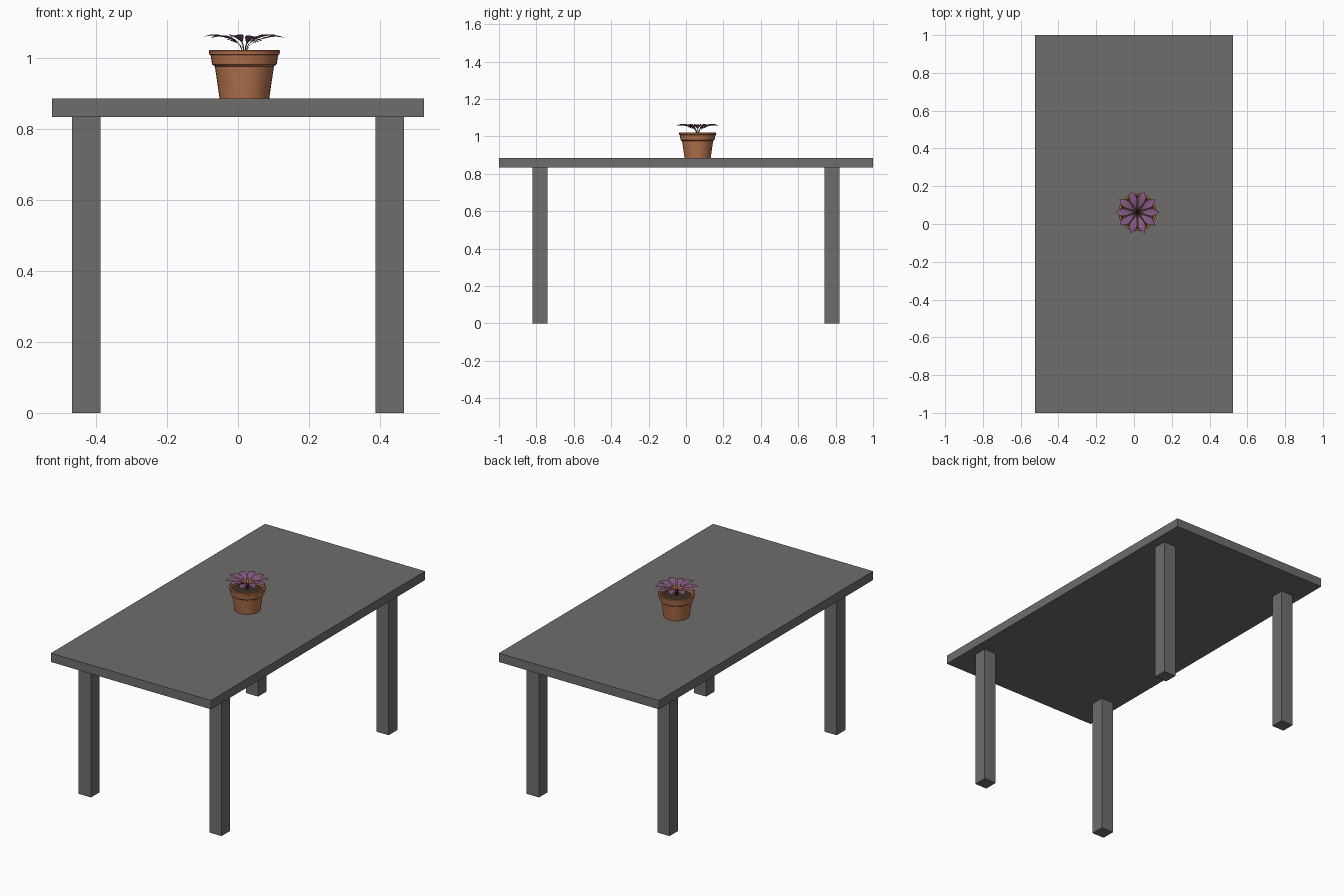
import bpy, bmesh, math
from mathutils import Vector, Matrix

if "Cube" in bpy.data.objects:
    bpy.data.objects.remove(bpy.data.objects["Cube"])

PX, PY, TOP = 0.018, 0.062, 0.885   # pot position and table height


def material(name, rgb):
    m = bpy.data.materials.new(name)
    m.diffuse_color = (*rgb, 1)
    m.use_nodes = True
    m.node_tree.nodes["Principled BSDF"].inputs["Base Color"].default_value = m.diffuse_color
    return m


GREY = material("table grey", (0.16, 0.155, 0.15))
CLAY = material("terracotta", (0.46, 0.17, 0.075))
SOIL = material("dark soil", (0.05, 0.03, 0.02))
LEAF = material("purple leaf", (0.24, 0.105, 0.23))
STEM = material("dark stem", (0.07, 0.03, 0.06))


def finish(name, bm, mat, smooth=None):
    me = bpy.data.meshes.new(name)
    bm.to_mesh(me)
    bm.free()
    ob = bpy.data.objects.new(name, me)
    bpy.context.collection.objects.link(ob)
    me.materials.append(mat)
    if smooth:
        bpy.ops.object.select_all(action='DESELECT')
        ob.select_set(True)
        bpy.context.view_layer.objects.active = ob
        bpy.ops.object.shade_smooth_by_angle(angle=math.radians(smooth))
    return ob


def box(name, centre, size):
    bm = bmesh.new()
    bmesh.ops.create_cube(bm, size=1, matrix=Matrix.Translation(centre) @ Matrix.Diagonal((*size, 1)))
    return finish(name, bm, GREY)


def lathe(name, profile, mat, n=32):
    bm = bmesh.new()
    rings = []
    for r, z in profile:
        if r == 0:
            rings.append([bm.verts.new((PX, PY, z))] * n)
        else:
            rings.append([bm.verts.new((PX + r * math.cos(2 * math.pi * i / n),
                                        PY + r * math.sin(2 * math.pi * i / n), z)) for i in range(n)])
    for a, b in zip(rings, rings[1:]):
        for i in range(n):
            j = (i + 1) % n
            bm.faces.new(list(dict.fromkeys((a[i], a[j], b[j], b[i]))))
    return finish(name, bm, mat, 35)


# Table
box("table_top", (0, 0, 0.859), (1.046, 2, 0.052))
for sx, nx in ((-1, "left"), (1, "right")):
    for sy, ny in ((-1, "front"), (1, "back")):
        box(f"{ny}_{nx}_leg", (sx * 0.427, sy * 0.78, 0.4165), (0.08, 0.08, 0.833))

# Pot with a stepped rim, and soil
lathe("pot", [(0, TOP), (0.070, TOP), (0.083, 0.975), (0.091, 0.981), (0.095, 1.007), (0.099, 1.009),
              (0.100, 1.018), (0.098, 1.021), (0.089, 1.021), (0.085, 0.995)], CLAY)
lathe("soil", [(0.086, 0.997), (0, 1.001)], SOIL)


# Leaves: cupped blades given as (radius, half width, height)
BLADE = [(0.024, 0.003, 1.043), (0.040, 0.010, 1.050), (0.058, 0.017, 1.055), (0.076, 0.020, 1.059),
         (0.092, 0.017, 1.060), (0.105, 0.008, 1.058), (0.117, 0.0005, 1.056)]
PATH = [(0.003, 0.995), (0.007, 1.020), (0.014, 1.036), (0.026, 1.044), (0.050, 1.051)]
leaves, stems = bmesh.new(), bmesh.new()
for k in range(10):
    a = 2 * math.pi * k / 10
    lift = 0.002 if k % 2 else -0.001
    out, side = Vector((math.cos(a), math.sin(a), 0)), Vector((-math.sin(a), math.cos(a), 0))
    base = Vector((PX, PY, 0))
    rows = []
    for r, w, z in BLADE:
        rows.append([leaves.verts.new(base + out * r + side * w * s
                                      + Vector((0, 0, z + lift + 0.2 * w * abs(s)))) for s in (-1, 0, 1)])
    for p, q in zip(rows, rows[1:]):
        for i in range(2):
            leaves.faces.new((p[i], q[i], q[i + 1], p[i + 1]))
    # Thin stem bending outward under each blade
    rings = []
    for r, z in PATH:
        c = base + out * r + Vector((0, 0, z + lift - 0.001))
        rings.append([stems.verts.new(c + 0.0018 * (side * math.cos(t) + (out + Vector((0, 0, 1))) * 0.7 * math.sin(t)))
                      for t in (i * math.pi / 2.5 for i in range(5))])
    for p, q in zip(rings, rings[1:]):
        for i in range(5):
            j = (i + 1) % 5
            stems.faces.new((p[i], p[j], q[j], q[i]))
finish("leaves", leaves, LEAF, 60)
finish("leaf_stems", stems, STEM, 60)
